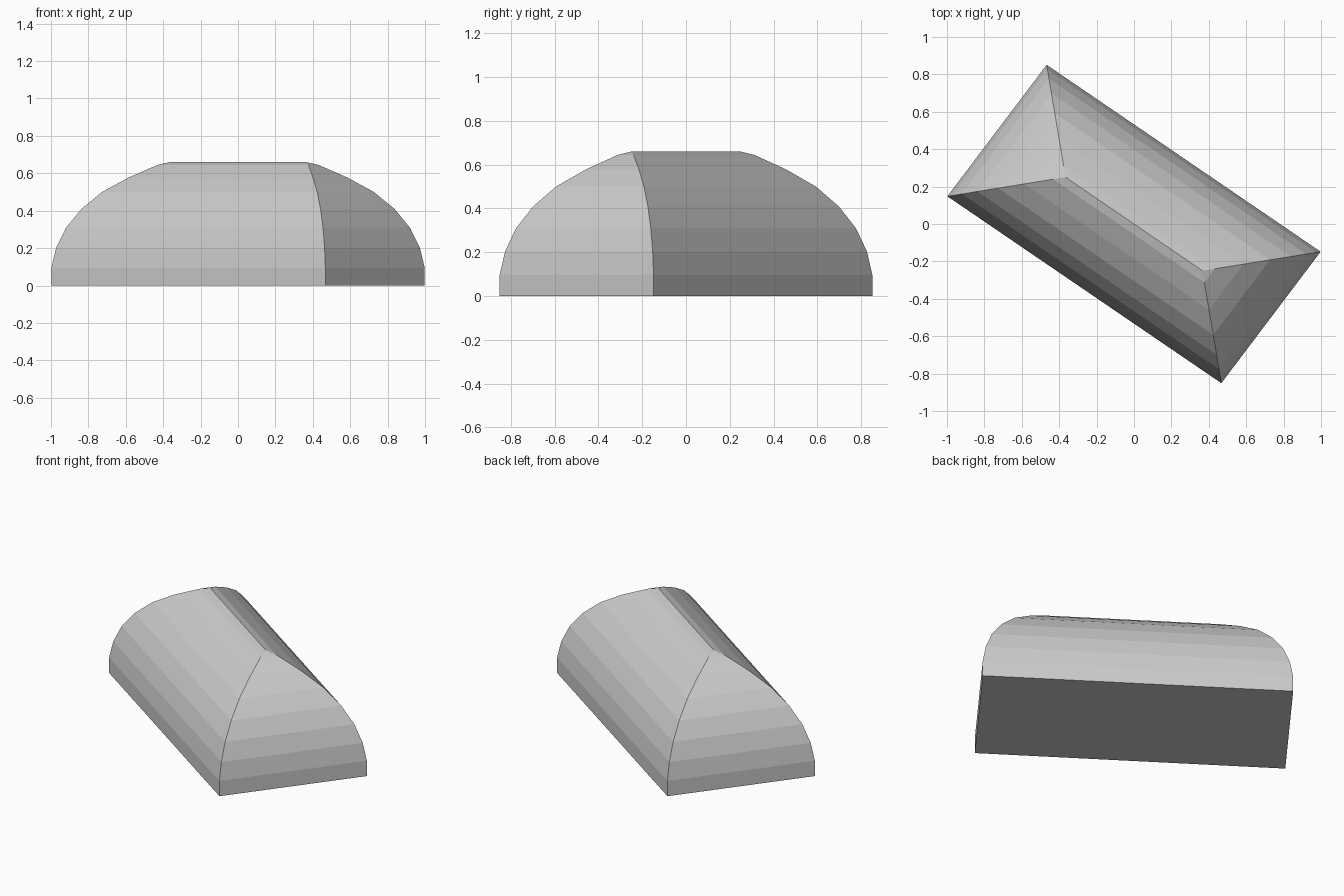
import bpy
import bmesh
from mathutils import Vector

if "Cube" in bpy.data.objects:
    bpy.data.objects.remove(bpy.data.objects["Cube"])

# Base corners of the slightly skewed plan, and the ridge end each hip runs to
BASE = [Vector((-0.998, 0.147)), Vector((-0.467, -0.852)) * -1]
BASE = [Vector((-0.998, 0.148)), Vector((0.467, -0.851)),
        Vector((0.998, -0.148)), Vector((-0.467, 0.851))]
RIDGE = Vector((-0.366, 0.25))
ENDS = [RIDGE, -RIDGE, -RIDGE, RIDGE]

# Bulging roof profile: (height, fraction of the way from corner to ridge)
PROFILE = [(0.0, 0.0), (0.096, 0.0), (0.203, 0.041), (0.309, 0.124),
           (0.409, 0.254), (0.50, 0.429), (0.577, 0.652), (0.644, 0.895)]
TOP = 0.66

bm = bmesh.new()
rings = []
for z, t in PROFILE:
    rings.append([bm.verts.new((*c.lerp(e, t), z)) for c, e in zip(BASE, ENDS)])

# Ridge: both corners of each end share one vertex
a = bm.verts.new((*RIDGE, TOP))
b = bm.verts.new((*-RIDGE, TOP))
rings.append([a, b, b, a])

# Underside and curved bands
bm.faces.new(rings[0])
for low, high in zip(rings, rings[1:]):
    for i in range(4):
        j = (i + 1) % 4
        loop = [low[i], low[j], high[j], high[i]]
        bm.faces.new(list(dict.fromkeys(loop)))
bmesh.ops.recalc_face_normals(bm, faces=bm.faces)

mesh = bpy.data.meshes.new("hipped_dome_roof")
bm.to_mesh(mesh)
bm.free()
roof = bpy.data.objects.new("hipped_dome_roof", mesh)
bpy.context.collection.objects.link(roof)
